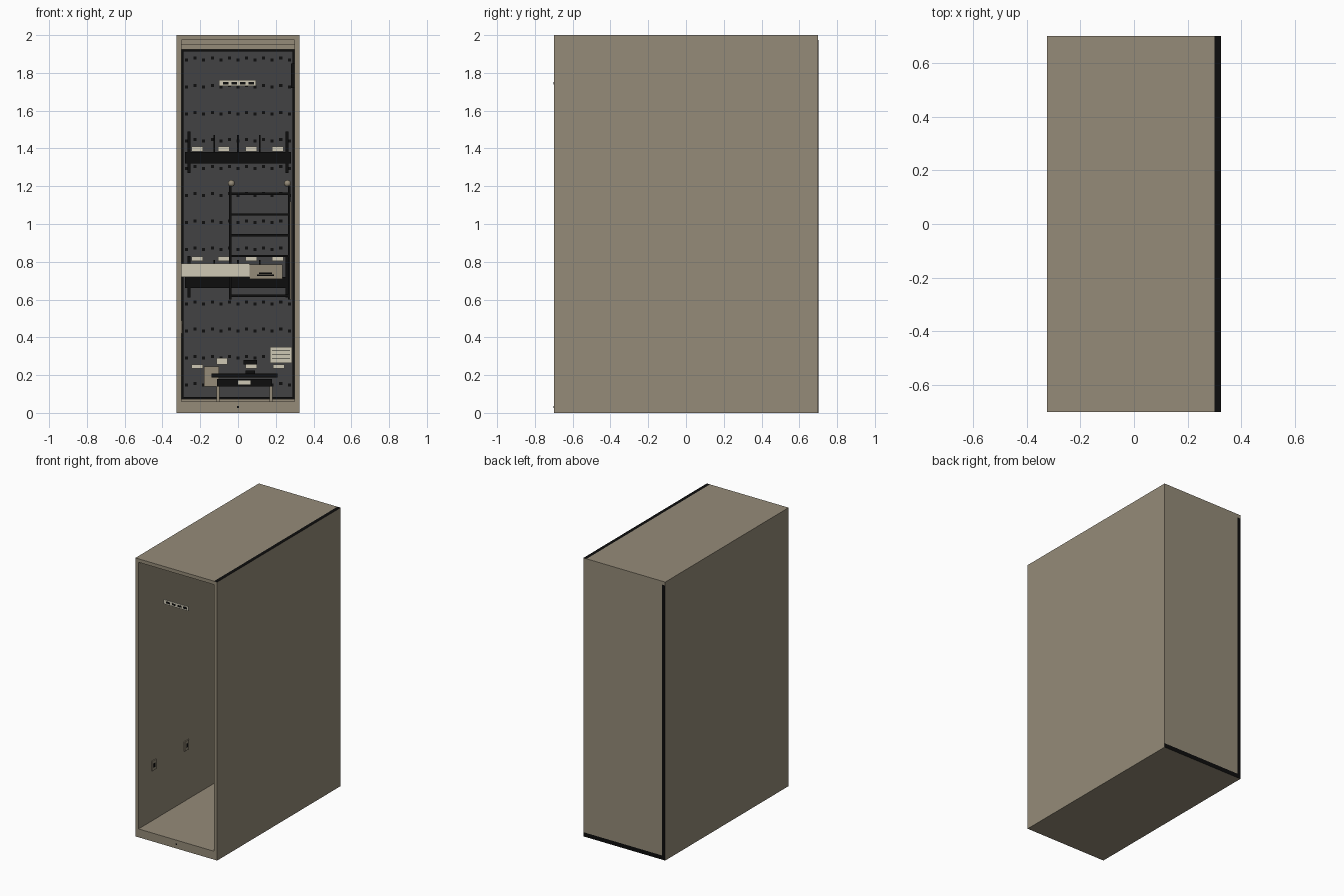
import bpy, bmesh, math
from mathutils import Vector

if "Cube" in bpy.data.objects:
    bpy.data.objects.remove(bpy.data.objects["Cube"])

def mat(name, c):
    m = bpy.data.materials.new(name)
    m.diffuse_color = (*c, 1)
    m.use_nodes = True
    m.node_tree.nodes["Principled BSDF"].inputs["Base Color"].default_value = m.diffuse_color
    return m

TAN = mat("tan_metal", (0.30, 0.26, 0.19))
BLACK = mat("black", (0.004, 0.004, 0.004))
GREY = mat("dark_grey", (0.055, 0.055, 0.056))
CREAM = mat("cream", (0.62, 0.58, 0.46))


def finish(name, bm, mats):
    me = bpy.data.meshes.new(name)
    bm.normal_update()
    bm.to_mesh(me)
    bm.free()
    for m in mats:
        me.materials.append(m)
    o = bpy.data.objects.new(name, me)
    bpy.context.collection.objects.link(o)
    return o


def add_box(bm, x0, x1, y0, y1, z0, z1):
    vs = bmesh.ops.create_cube(bm, size=1)["verts"]
    for v in vs:
        v.co = Vector(((x0 + x1) / 2 + v.co.x * (x1 - x0),
                       (y0 + y1) / 2 + v.co.y * (y1 - y0),
                       (z0 + z1) / 2 + v.co.z * (z1 - z0)))


def boxes(name, m, *dims, black_dir=None):
    """Boxes as one object; faces pointing along black_dir turn black."""
    bm = bmesh.new()
    for d in dims:
        add_box(bm, *d)
    bm.normal_update()
    if black_dir:
        for f in bm.faces:
            if f.normal.dot(Vector(black_dir)) > 0.9:
                f.material_index = 1
    return finish(name, bm, [m, BLACK] if black_dir else [m])


W, D, H, T = 0.325, 0.70, 2.0, 0.025

# Outer casing panels, with bare black edges where panels meet
boxes("base_panel", TAN, (-W, W, -D, D, 0, 0.03), black_dir=(0, 1, 0))
boxes("left_wall", TAN, (-W, -W + T, -D, D, 0.03, H - T), black_dir=(0, 1, 0))
boxes("right_wall", TAN, (W - T, W, -D, D, 0.03, H), black_dir=(0, 0, 1))
boxes("top_panel", TAN, (-W, W - T, -D, D, H - T, H))
boxes("back_panel", TAN, (-W + T, W - T, D - 0.02, D, 0.03, H - T))
boxes("back_left_edge", BLACK, (-W, -W + T, D, D + 0.0005, 0, H - T))
boxes("floor", TAN, (-W + T, W - T, -D, D - 0.02, 0.03, 0.06))
boxes("lock_hole", BLACK, (-0.005, 0.005, -D - 0.001, -D + 0.002, 0.027, 0.036))

# Stepped inner frame and black door seal around the back lining
def frame(name, m, x, z0, z1, w, y0, y1):
    boxes(name, m, (-x, -x + w, y0, y1, z0, z1), (x - w, x, y0, y1, z0, z1),
          (-x + w, x - w, y0, y1, z0, z0 + w), (-x + w, x - w, y0, y1, z1 - w, z1))

boxes("ceiling_step", TAN, (-0.30, 0.30, 0.50, 0.68, 1.95, 1.975),
      (-0.30, 0.30, 0.58, 0.68, 1.925, 1.95))
boxes("floor_step", TAN, (-0.30, 0.30, 0.58, 0.68, 0.06, 0.073))
frame("black_frame", BLACK, 0.30, 0.073, 1.925, 0.012, 0.62, 0.67)
boxes("back_lining", GREY, (-0.30, 0.30, 0.66, 0.68, 0.07, 1.93))

# Rows of square holes in the lining
holes = []
for r in range(13):
    z = 0.15 + r * 0.1435
    for c in range(13):
        x = -0.272 + c * 0.0453
        dz = 0.006 if c % 2 else -0.003
        holes.append((x - 0.008, x + 0.008, 0.657, 0.662, z + dz - 0.008, z + dz + 0.008))
boxes("lining_holes", BLACK, *holes)

# Two shelves with end brackets, dividers and labels
for name, z in (("upper_shelf", 1.35), ("lower_shelf", 0.69)):
    boxes(name, BLACK, (-0.28, 0.28, 0.45, 0.655, z - 0.03, z + 0.03))
    boxes(name + "_brackets", BLACK,
          *[(s * 0.26 - 0.008, s * 0.26 + 0.008, 0.45, 0.655, z - 0.08, z + 0.14) for s in (-1, 1)])
    boxes(name + "_dividers", BLACK,
          *[(x - 0.004, x + 0.004, 0.55, 0.655, z + 0.03, z + 0.12) for x in (-0.125, 0, 0.115)])
    h = 0.045 if z > 1 else 0.125
    boxes(name + "_labels", CREAM,
          *[(x - 0.03, x + 0.03, 0.54, 0.545, z + h - 0.012, z + h + 0.014)
            for x in (-0.215, -0.075, 0.07, 0.21)])

# Ladder with round caps
boxes("ladder_rails", BLACK, (-0.048, -0.034, 0.38, 0.40, 0.60, 1.20),
      (0.265, 0.279, 0.38, 0.40, 0.60, 1.20))
boxes("ladder_rungs", BLACK,
      *[(-0.04, 0.27, 0.382, 0.398, z - 0.006, z + 0.006) for z in (0.62, 0.83, 0.94, 1.05, 1.16)])
bm = bmesh.new()
for x in (-0.035, 0.262):
    s = bmesh.ops.create_uvsphere(bm, u_segments=16, v_segments=10, radius=0.018)
    bmesh.ops.translate(bm, verts=s["verts"], vec=(x, 0.39, 1.215))
for f in bm.faces:
    f.smooth = True
finish("ladder_caps", bm, [TAN])
boxes("wall_trim", TAN, (0.274, 0.283, 0.35, 0.365, 0.60, 1.12))

# Drawer box with pale front panel
boxes("pale_drawer", CREAM, (-0.30, 0.06, 0.36, 0.55, 0.72, 0.79))
boxes("tan_drawer", TAN, (0.06, 0.235, 0.36, 0.55, 0.71, 0.785))
boxes("drawer_handle", BLACK, (0.10, 0.19, 0.352, 0.36, 0.725, 0.732),
      (0.11, 0.18, 0.352, 0.36, 0.735, 0.742))

# Equipment stand at the bottom
boxes("stand_tray", BLACK, (-0.11, 0.18, 0.30, 0.55, 0.14, 0.18),
      (-0.14, 0.21, 0.32, 0.55, 0.188, 0.208))
boxes("stand_legs", TAN, *[(x - 0.008, x + 0.008, y, y + 0.016, 0.06, 0.14)
                           for x in (-0.105, 0.175) for y in (0.31, 0.52)])
boxes("stand_label", CREAM, (0.0, 0.065, 0.294, 0.30, 0.15, 0.172))
boxes("stand_side_box", TAN, (-0.18, -0.10, 0.56, 0.62, 0.14, 0.245))
boxes("wall_chart", CREAM, (0.17, 0.285, 0.60, 0.606, 0.265, 0.35))
boxes("wall_chart_lines", BLACK,
      *[(0.18, 0.275, 0.598, 0.60, z, z + 0.003) for z in (0.285, 0.307, 0.33)])
boxes("small_labels", CREAM, *[(x - 0.03, x + 0.03, 0.64, 0.645, 0.235, 0.255)
                               for x in (-0.215, 0.07, 0.215)],
      (-0.115, -0.055, 0.56, 0.60, 0.255, 0.29))
boxes("small_device", BLACK, (0.03, 0.10, 0.56, 0.62, 0.255, 0.28),
      (0.04, 0.09, 0.40, 0.48, 0.208, 0.225))

# Front nameplate, blank, with dark inset blocks
boxes("front_plate", CREAM, (-0.10, 0.095, -D, -D + 0.008, 1.73, 1.762))
boxes("front_plate_inset", BLACK, *[(x, x + 0.03, -D - 0.001, -D + 0.003, 1.739, 1.753)
                                    for x in (-0.08, -0.035, 0.01, 0.055)])

# Small outlets on the left inner wall, strip on the right wall
boxes("wall_outlets", TAN, *[(-0.30, -0.293, y - 0.025, y + 0.025, 0.42, 0.49)
                             for y in (-0.53, -0.16)])
boxes("outlet_slots", BLACK, *[(-0.294, -0.292, y - 0.008, y + 0.008, 0.44, 0.47)
                               for y in (-0.53, -0.16)])
boxes("right_wall_strip", BLACK, (0.28, 0.30, 0.40, 0.46, 1.72, 1.85))
